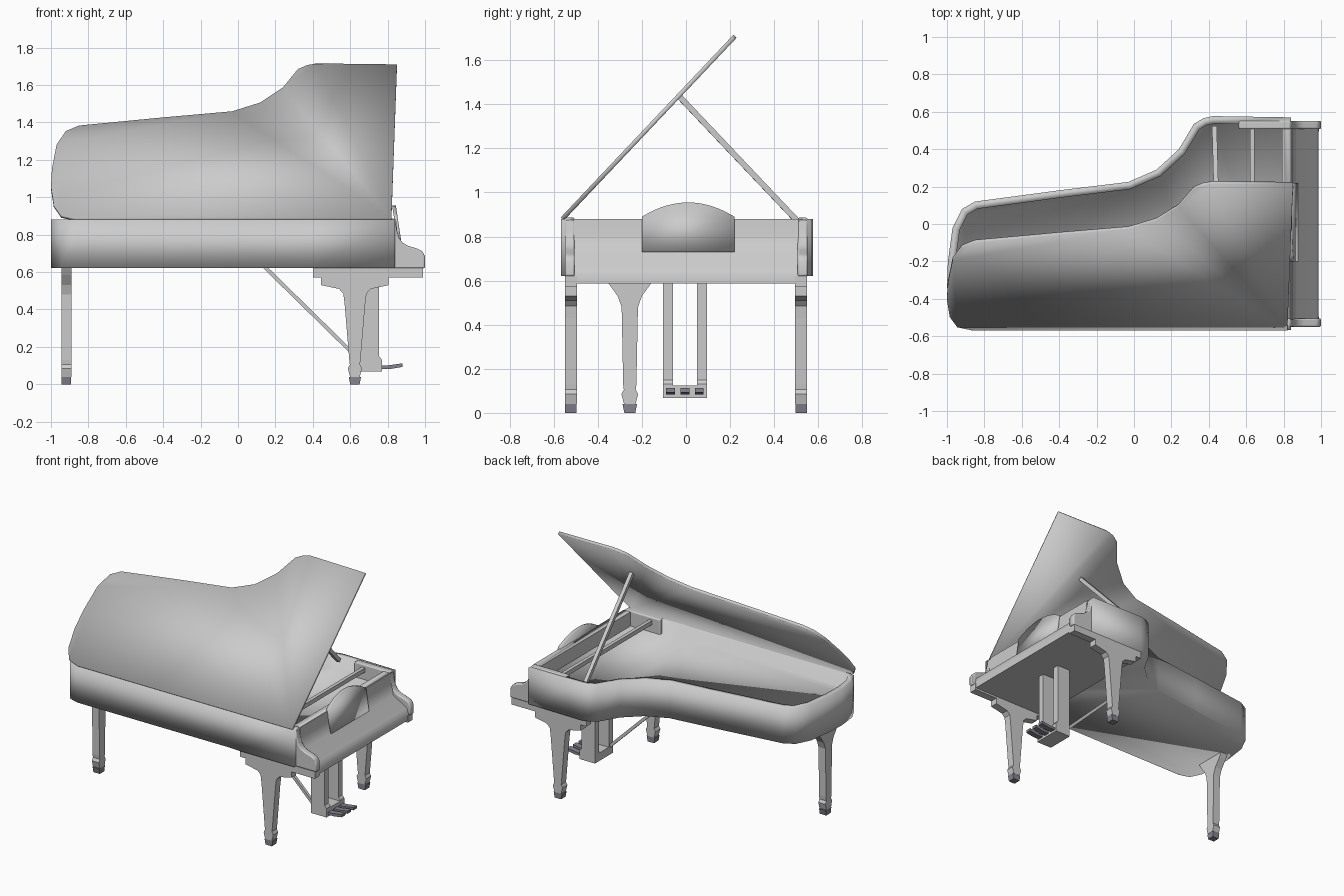
import bpy, bmesh, math
from mathutils import Matrix, Vector

cube = bpy.data.objects.get("Cube")
if cube:
    bpy.data.objects.remove(cube, do_unlink=True)


def material(name, rgb):
    m = bpy.data.materials.new(name)
    m.use_nodes = True
    m.diffuse_color = (*rgb, 1)
    m.node_tree.nodes["Principled BSDF"].inputs["Base Color"].default_value = (*rgb, 1)
    return m


GREY = material("light_grey", (0.6, 0.6, 0.6))
DARK = material("dark_metal", (0.24, 0.23, 0.27))


def finish(name, bm, mat, bevel=0.0, smooth=0):
    """Make the object; smooth is the largest angle shaded smooth, in degrees."""
    bmesh.ops.recalc_face_normals(bm, faces=bm.faces)
    mesh = bpy.data.meshes.new(name)
    bm.to_mesh(mesh)
    bm.free()
    mesh.materials.append(mat)
    ob = bpy.data.objects.new(name, mesh)
    bpy.context.collection.objects.link(ob)
    if bevel:
        mod = ob.modifiers.new("soft_edges", "BEVEL")
        mod.width, mod.segments = bevel, 2
    if smooth:
        bpy.ops.object.select_all(action="DESELECT")
        ob.select_set(True)
        bpy.context.view_layer.objects.active = ob
        bpy.ops.object.shade_smooth_by_angle(angle=math.radians(smooth))
    return ob


def extruded(points, axis, lo, hi):
    """Extrude a flat profile along one axis."""
    place = {"x": lambda a, b, t: (t, a, b),
             "y": lambda a, b, t: (a, t, b),
             "z": lambda a, b, t: (a, b, t)}[axis]
    bm = bmesh.new()
    face = bm.faces.new([bm.verts.new(place(a, b, lo)) for a, b in points])
    new = bmesh.ops.extrude_face_region(bm, geom=[face])["geom"]
    bmesh.ops.translate(bm, vec=place(0, 0, hi - lo),
                        verts=[v for v in new if isinstance(v, bmesh.types.BMVert)])
    return bm


def prism(name, points, axis, lo, hi, mat=GREY, **kw):
    return finish(name, extruded(points, axis, lo, hi), mat, **kw)


def box(name, x, y, z):
    return prism(name, [(x[0], y[0]), (x[1], y[0]), (x[1], y[1]), (x[0], y[1])], "z", *z)


def bar(name, start, end, width):
    """Square stick between two points."""
    a, b = Vector(start), Vector(end)
    bm = bmesh.new()
    bmesh.ops.create_cube(bm, size=1)
    turn = (b - a).to_track_quat("Z", "Y").to_matrix().to_4x4()
    size = Matrix.Diagonal((width, width, (b - a).length, 1))
    bm.transform(Matrix.Translation((a + b) / 2) @ turn @ size)
    return finish(name, bm, GREY)


# Plan of the curved case, shared by the rim and the lid
CURVE = [(0.42, 0.577), (0.37, 0.565), (0.32, 0.535), (0.24, 0.40), (0.12, 0.29),
         (-0.03, 0.225), (-0.4, 0.18), (-0.85, 0.12), (-0.92, 0.08), (-0.97, -0.02),
         (-0.995, -0.2), (-1.0, -0.33), (-0.985, -0.46), (-0.945, -0.54), (-0.87, -0.563)]

# Case: solid prism with its top inset and sunk to the soundboard
bm = extruded([(0.84, 0.57)] + CURVE + [(0.34, -0.563), (0.40, -0.568), (0.84, -0.568)],
              "z", 0.622, 0.88)
bmesh.ops.recalc_face_normals(bm, faces=bm.faces)
top = [f for f in bm.faces if f.normal.z > 0.9]
bmesh.ops.inset_region(bm, faces=top, thickness=0.04, use_even_offset=True)
new = bmesh.ops.extrude_face_region(bm, geom=top)["geom"]
bmesh.ops.translate(bm, vec=(0, 0, -0.1),
                    verts=[v for v in new if isinstance(v, bmesh.types.BMVert)])
bmesh.ops.delete(bm, geom=top, context="FACES_ONLY")
finish("case", bm, GREY, smooth=180)

# Raised lid, hinged on the straight side
bm = extruded([(0.85, 0.57)] + CURVE + [(0.82, -0.563)], "z", 0, 0.02)
bm.transform(Matrix.Translation((0, -0.555, 0.872)) @ Matrix.Rotation(math.radians(46.6), 4, "X")
             @ Matrix.Translation((0, 0.565, 0)))
finish("lid", bm, GREY, smooth=180)
bar("lid_prop", (0.43, 0.515, 0.86), (0.445, -0.03, 1.435), 0.026)

# Cross beam inside the case
box("cross_beam", (0.62, 0.645), (-0.54, 0.54), (0.835, 0.865))

# Keybed with a deeper block under each arm, and the keyboard front
box("keybed", (0.40, 0.98), (-0.50, 0.50), (0.586, 0.626))
for side, y in (("left", 0.495), ("right", -0.55)):
    box("keybed_block_" + side, (0.40, 0.99), (y, y + 0.055), (0.572, 0.622))
prism("keyboard_front", [(0.79, 0.586), (0.79, 0.88), (0.845, 0.88), (0.852, 0.81),
                         (0.868, 0.73), (0.975, 0.668), (0.982, 0.64),
                         (0.987, 0.632), (0.987, 0.586)], "y", -0.51, 0.51, smooth=50)

# Cheek arms with a scrolled front
ARM = [(0.56, 0.62), (0.56, 0.886), (0.838, 0.886), (0.848, 0.83), (0.86, 0.785), (0.88, 0.757),
       (0.91, 0.74), (0.96, 0.725), (0.985, 0.712), (1.0, 0.685), (1.0, 0.62)]
for side, y in (("left", 0.507), ("right", -0.55)):
    prism("cheek_arm_" + side, ARM, "y", y, y + 0.045, bevel=0.008, smooth=60)

# Music desk: shallow arched, slightly leaning panel
arch = [(0.01 + 0.21 * t, 0.89 + 0.065 * (1 - t * t)) for t in (1 - i / 6 for i in range(13))]
bm = extruded([(0.22, 0.73)] + arch + [(-0.2, 0.73)], "x", 0.0, 0.02)
for v in bm.verts:
    v.co.x += 0.858 - (v.co.z - 0.73) * 0.15
finish("music_desk", bm, GREY, smooth=180)

# Legs: half profile mirrored, with a dark foot tip
FOOT = [(0.026, 0.04), (0.038, 0.085), (0.027, 0.105), (0.03, 0.13)]
FRONT = FOOT + [(0.055, 0.43), (0.062, 0.485), (0.085, 0.51), (0.18, 0.53), (0.18, 0.575)]
TAIL = FOOT + [(0.037, 0.48), (0.055, 0.53), (0.095, 0.585), (0.12, 0.63)]
TIP = [(0.025, 0.0), (0.033, 0.04)]


def mirrored(half, centre):
    return [(centre + w, z) for w, z in half] + [(centre - w, z) for w, z in reversed(half)]


for name, half, centre, axis, lo in (("front_leg_left", FRONT, 0.625, "y", 0.495),
                                     ("front_leg_right", FRONT, 0.625, "y", -0.55),
                                     ("tail_leg", TAIL, -0.255, "x", -0.945)):
    prism(name, mirrored(half, centre), axis, lo, lo + 0.055)
    prism(name + "_tip", mirrored(TIP, centre), axis, lo + 0.002, lo + 0.053, DARK)

# Pedal lyre: two posts, base, brace and three pedals
POST = [(0.65, 0.07), (0.77, 0.07), (0.77, 0.13), (0.755, 0.15), (0.755, 0.59), (0.65, 0.59)]
for side, y in (("left", 0.05), ("right", -0.105)):
    prism("lyre_post_" + side, POST, "y", y, y + 0.045)
box("lyre_base", (0.65, 0.77), (-0.105, 0.095), (0.068, 0.125))
bar("lyre_brace", (0.13, -0.082, 0.64), (0.67, -0.082, 0.11), 0.02)
PEDAL = [(0.76, 0.083), (0.76, 0.099), (0.81, 0.102), (0.88, 0.112), (0.88, 0.093), (0.82, 0.083)]
for i, y in enumerate((-0.07, -0.005, 0.06)):
    prism("pedal_%d" % (i + 1), PEDAL, "y", y - 0.02, y + 0.02, DARK)
